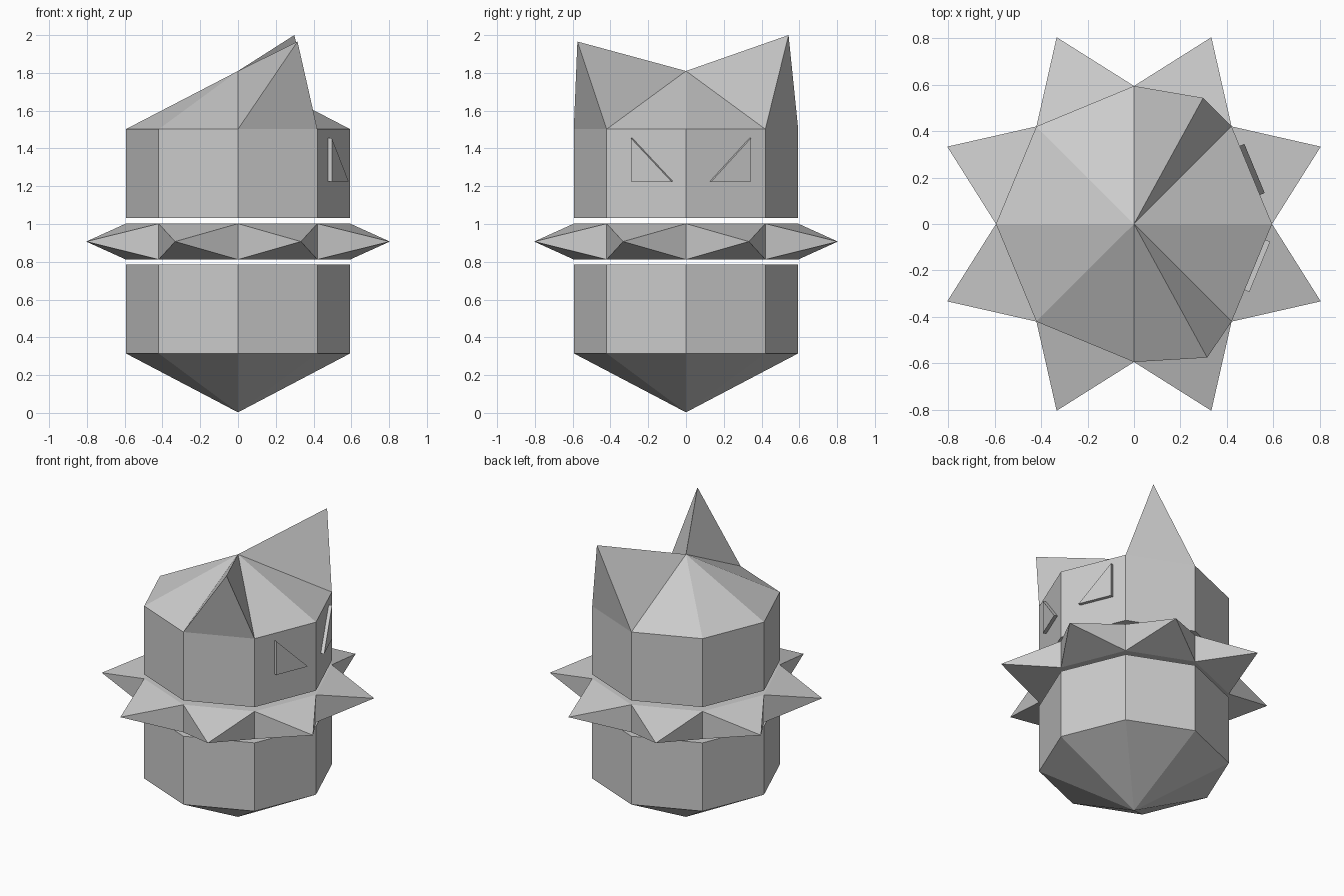
import bpy
from math import cos, sin, pi
from mathutils import Vector
import bmesh

if "Cube" in bpy.data.objects:
    bpy.data.objects.remove(bpy.data.objects["Cube"])

R = 0.594   # radius of the eight-sided body
N = 8


def make(name, build):
    bm = bmesh.new()
    build(bm)
    bmesh.ops.recalc_face_normals(bm, faces=bm.faces)
    mesh = bpy.data.meshes.new(name)
    bm.to_mesh(mesh)
    bm.free()
    ob = bpy.data.objects.new(name, mesh)
    bpy.context.collection.objects.link(ob)
    return ob


def octagon(bm, z):
    return [bm.verts.new((R * cos(2 * pi * i / N), R * sin(2 * pi * i / N), z)) for i in range(N)]


def fan(bm, loop, tip):
    # triangles from every edge of a closed loop to a tip
    for i, v in enumerate(loop):
        bm.faces.new((v, loop[(i + 1) % len(loop)], tip))


def walls(bm, low, high):
    for i in range(N):
        j = (i + 1) % N
        bm.faces.new((low[i], low[j], high[j], high[i]))


# Lower body: prism with a pointed bottom
def lower(bm):
    low, high = octagon(bm, 0.315), octagon(bm, 0.785)
    walls(bm, low, high)
    bm.faces.new(high)
    fan(bm, low, bm.verts.new((0, 0, 0.003)))


# Spiked collar: every side panel is pulled out to a point
def collar(bm):
    low, high = octagon(bm, 0.812), octagon(bm, 1.002)
    bm.faces.new(low)
    bm.faces.new(high)
    for i in range(N):
        j, a = (i + 1) % N, 2 * pi * (i + 0.5) / N
        tip = bm.verts.new((0.87 * cos(a), 0.87 * sin(a), 0.907))
        fan(bm, [low[i], low[j], high[j], high[i]], tip)


# Head: prism with a pointed top; two roof panels are pulled up into ears
EARS = {1: (0.298, 0.543, 2.0), 6: (0.315, -0.575, 1.966)}


def head(bm):
    low, high = octagon(bm, 1.031), octagon(bm, 1.502)
    walls(bm, low, high)
    bm.faces.new(low)
    crown = bm.verts.new((0, 0, 1.81))
    for i in range(N):
        a, b = high[i], high[(i + 1) % N]
        if i in EARS:
            tip = bm.verts.new(EARS[i])
            for p, q in ((a, b), (b, crown), (crown, a)):
                bm.faces.new((p, q, tip))
        else:
            bm.faces.new((a, b, crown))


# Eyes: thin triangular plates lying on the two front-facing head panels
def eye(side, outer, inner):
    def build(bm):
        normal = Vector((cos(pi / 8), side * sin(pi / 8), 0))
        slope = sin(pi / 4) and (1 - cos(pi / 4)) / sin(pi / 4)
        pts = [Vector((R - slope * y, side * y, z))
               for y, z in ((outer, 1.455), (outer, 1.224), (inner, 1.224))]
        back = [bm.verts.new(p - 0.003 * normal) for p in pts]
        front = [bm.verts.new(p + 0.022 * normal) for p in pts]
        bm.faces.new(back)
        bm.faces.new(front)
        for i in range(3):
            j = (i + 1) % 3
            bm.faces.new((back[i], back[j], front[j], front[i]))
    return build


make("lower_body", lower)
make("spiked_collar", collar)
make("head", head)
make("eye_left", eye(1, 0.336, 0.125))
make("eye_right", eye(-1, 0.284, 0.068))
